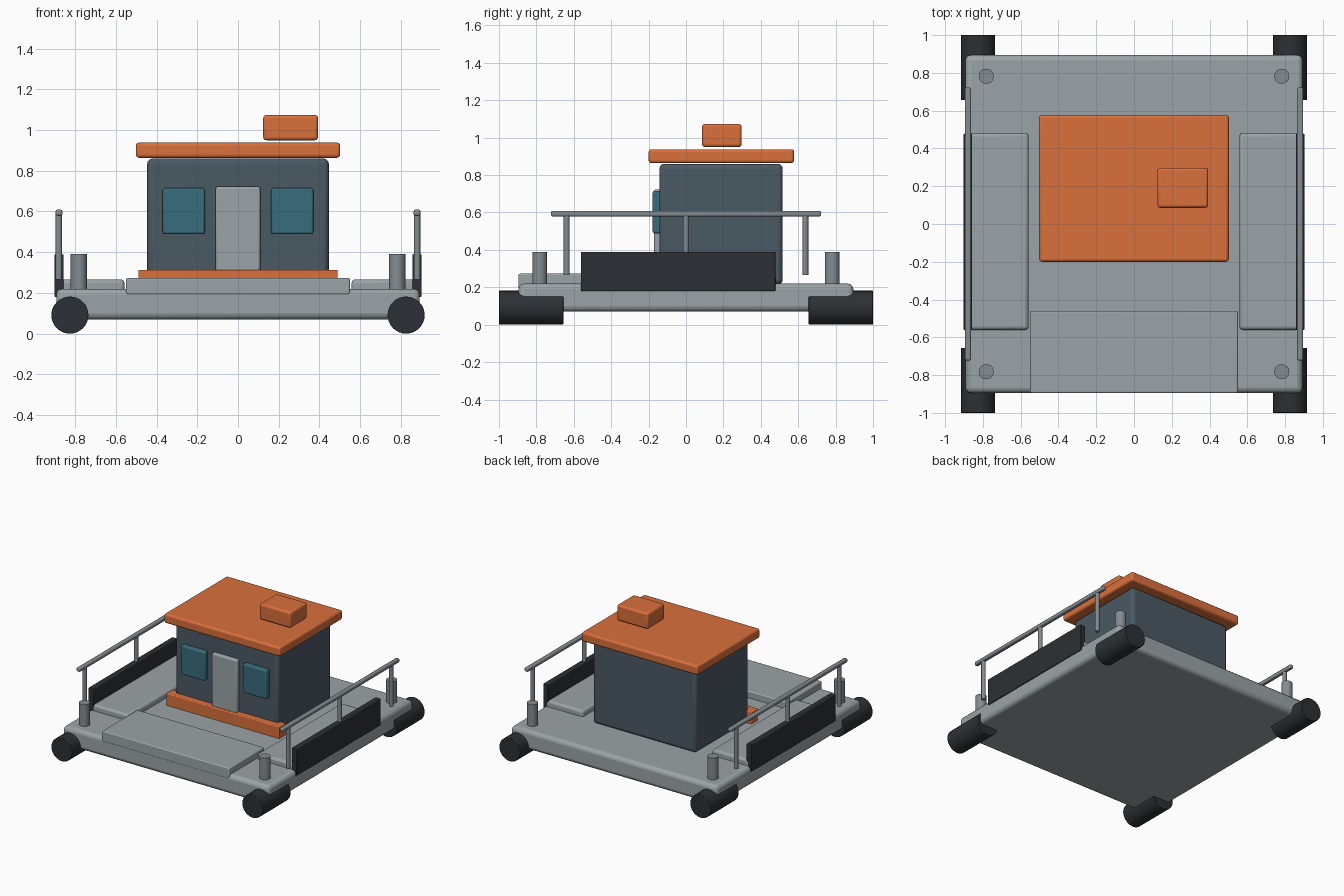
import bpy
from math import pi, radians

if "Cube" in bpy.data.objects:
    bpy.data.objects.remove(bpy.data.objects["Cube"])


def material(name, rgb):
    m = bpy.data.materials.new(name)
    m.diffuse_color = (*rgb, 1)
    m.use_nodes = True
    m.node_tree.nodes["Principled BSDF"].inputs["Base Color"].default_value = m.diffuse_color
    return m


ORANGE = material("orange_paint", (0.70, 0.16, 0.045))
DARK = material("black_rubber", (0.025, 0.03, 0.035))
SLATE = material("slate_paint", (0.07, 0.10, 0.125))
TEAL = material("teal_glass", (0.04, 0.15, 0.20))
DECK = material("deck_grey", (0.33, 0.37, 0.385))
STEEL = material("steel_grey", (0.23, 0.26, 0.28))


def finish(ob, name, mat, bevel):
    ob.name = name
    ob.data.materials.append(mat)
    if bevel:
        mod = ob.modifiers.new("bevel", 'BEVEL')
        mod.width = bevel
        mod.segments = 3
        mod.limit_method = 'ANGLE'
        mod.angle_limit = radians(40)
    bpy.ops.object.shade_smooth_by_angle(angle=radians(35))
    return ob


def box(name, x, y, z, mat, bevel=0.0):
    """Box from (min, max) ranges, with rounded edges."""
    centre = [(a + b) / 2 for a, b in (x, y, z)]
    bpy.ops.mesh.primitive_cube_add(size=1, location=centre)
    ob = bpy.context.object
    ob.scale = [b - a for a, b in (x, y, z)]
    bpy.ops.object.transform_apply(location=False, rotation=False, scale=True)
    return finish(ob, name, mat, bevel)


def cylinder(name, centre, radius, length, mat, along_y=False, sides=32, bevel=0.0):
    bpy.ops.mesh.primitive_cylinder_add(
        vertices=sides, radius=radius, depth=length, location=centre,
        rotation=(pi / 2 if along_y else 0, 0, 0))
    return finish(bpy.context.object, name, mat, bevel)


# Hull and raised front deck
box("hull", (-0.893, 0.893), (-0.895, 0.895), (0.07, 0.22), DECK, 0.03)
box("front_deck", (-0.55, 0.55), (-0.895, -0.46), (0.19, 0.273), DECK, 0.008)

# Cabin with front sill, door and windows
box("cabin", (-0.446, 0.446), (-0.142, 0.517), (0.215, 0.86), SLATE, 0.025)
box("cabin_sill", (-0.49, 0.49), (-0.19, -0.11), (0.215, 0.313), ORANGE, 0.006)
box("door", (-0.11, 0.11), (-0.172, -0.13), (0.29, 0.723), DECK, 0.012)
for s, side in ((-1, "left"), (1, "right")):
    xs = sorted((s * 0.163, s * 0.37))
    box(f"window_{side}", xs, (-0.178, -0.13), (0.489, 0.715), TEAL, 0.01)

# Roof and roof unit
box("roof", (-0.502, 0.502), (-0.2, 0.578), (0.864, 0.938), ORANGE, 0.015)
box("roof_unit", (0.124, 0.393), (0.086, 0.297), (0.95, 1.074), ORANGE, 0.015)

# Side fittings, mirrored left and right
for s, side in ((-1, "left"), (1, "right")):
    box(f"side_deck_{side}", sorted((s * 0.558, s * 0.88)), (-0.56, 0.48),
        (0.19, 0.266), DECK, 0.018)
    box(f"side_bumper_{side}", sorted((s * 0.857, s * 0.902)), (-0.562, 0.478),
        (0.18, 0.39), DARK, 0.005)
    box(f"rail_{side}", sorted((s * 0.863, s * 0.896)), (-0.722, 0.722),
        (0.579, 0.609), STEEL, 0.009)
    for i, y in enumerate((-0.638, 0, 0.638)):
        cylinder(f"rail_post_{side}_{i + 1}", (s * 0.88, y, 0.425), 0.016, 0.32,
                 STEEL, sides=16)
    # Corner fenders and mooring bollards
    for t, end in ((-1, "front"), (1, "back")):
        cylinder(f"fender_{end}_{side}", (s * 0.826, t * 0.828, 0.091), 0.091, 0.344,
                 DARK, along_y=True, bevel=0.004)
        cylinder(f"bollard_{end}_{side}", (s * 0.782, t * 0.782, 0.3), 0.04, 0.18,
                 STEEL, sides=24)
